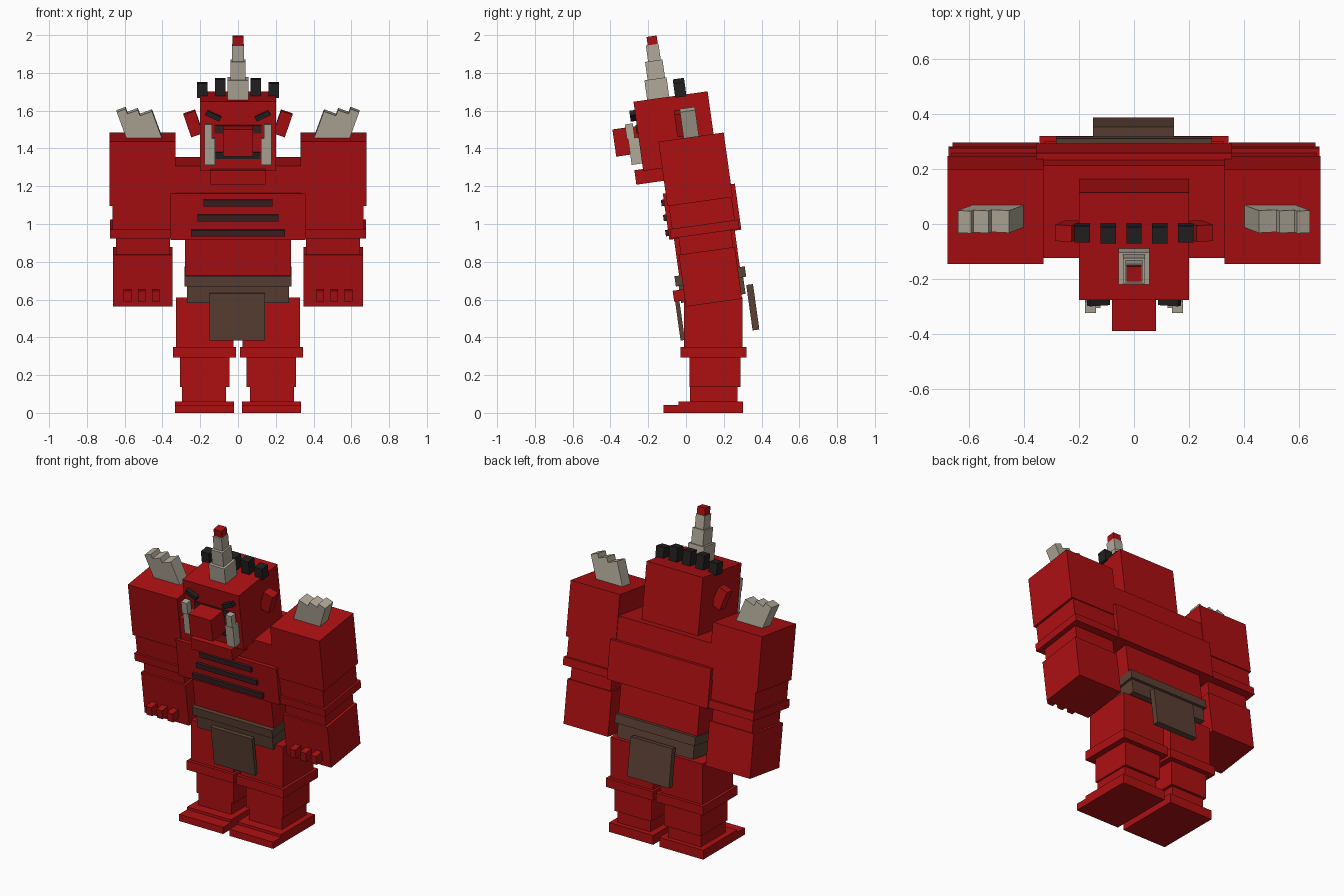
import bpy
import math
from mathutils import Matrix

if "Cube" in bpy.data.objects:
    bpy.data.objects.remove(bpy.data.objects["Cube"])

LEAN = Matrix.Rotation(math.radians(8), 4, 'X')  # forward lean of the upper body


def mat(name, rgb):
    m = bpy.data.materials.new(name)
    m.diffuse_color = (*rgb, 1)
    m.use_nodes = True
    m.node_tree.nodes["Principled BSDF"].inputs["Base Color"].default_value = m.diffuse_color
    return m


RED = mat("red", (0.42, 0.005, 0.006))
BONE = mat("bone", (0.44, 0.40, 0.32))
BROWN = mat("brown", (0.105, 0.052, 0.035))
BLACK = mat("black", (0.017, 0.014, 0.014))
DARK = mat("dark_brown", (0.042, 0.014, 0.015))


def box(name, xr, yr, zr, m, lean=True, turn=0):
    """Box from x, y, z ranges; turn spins it about its own y axis."""
    ranges = (xr, yr, zr)
    c = [(a + b) / 2 for a, b in ranges]
    s = [abs(b - a) for a, b in ranges]
    M = (Matrix.Translation(c) @ Matrix.Rotation(math.radians(turn), 4, 'Y')
         @ Matrix.Diagonal((*s, 1)))
    if lean:
        M = LEAN @ M
    verts = [(x, y, z) for x in (-.5, .5) for y in (-.5, .5) for z in (-.5, .5)]
    faces = [(0, 1, 3, 2), (4, 6, 7, 5), (0, 4, 5, 1), (2, 3, 7, 6), (0, 2, 6, 4), (1, 5, 7, 3)]
    me = bpy.data.meshes.new(name)
    me.from_pydata([M @ Matrix.Translation(v).to_translation() for v in verts], [], faces)
    me.materials.append(m)
    o = bpy.data.objects.new(name, me)
    bpy.context.collection.objects.link(o)
    return o


def pair(name, xr, yr, zr, m, lean=True, turn=0):
    box(name + "_right", xr, yr, zr, m, lean, turn)
    box(name + "_left", (-xr[1], -xr[0]), yr, zr, m, lean, -turn)


# Legs (upright)
pair("thigh", (.025, .327), (-.01, .30), (.34, .61), RED, False)
pair("knee_band", (.01, .345), (-.03, .32), (.293, .35), RED, False)
pair("shin", (.045, .307), (.018, .288), (.137, .30), RED, False)
pair("ankle", (.063, .297), (.022, .272), (.05, .14), RED, False)
pair("foot", (.022, .334), (-.04, .302), (0, .06), RED, False)
pair("toe", (.022, .334), (-.12, -.04), (0, .043), RED, False)

# Torso
box("upper_torso", (-.335, .335), (.06, .40), (1.15, 1.312), RED)
box("chest", (-.358, .358), (.04, .425), (.92, 1.166), RED)
box("waist", (-.28, .28), (.065, .39), (.70, .93), RED)
box("belt", (-.284, .284), (.04, .416), (.67, .725), BROWN)
box("lower_belt", (-.27, .27), (.055, .40), (.58, .675), BROWN)
box("front_flap", (-.15, .143), (.025, .048), (.383, .635), BROWN)
box("back_flap", (-.15, .146), (.41, .446), (.383, .626), BROWN)
for i, (w, z) in enumerate(((.183, 1.118), (.215, 1.038), (.25, .957))):
    box(f"chest_stripe_{i}", (-w, w), (.025, .045), (z - .017, z + .017), DARK)

# Arms
pair("shoulder", (.33, .68), (.055, .404), (1.097, 1.442), RED)
pair("upper_arm", (.335, .665), (.062, .398), (.96, 1.10), RED)
pair("arm_band", (.335, .677), (.05, .416), (.925, .975), RED)
pair("elbow", (.36, .645), (.09, .37), (.82, .935), RED)
pair("forearm", (.347, .662), (.078, .378), (.557, .834), RED)
for i, x in enumerate((.435, .51, .585)):
    pair(f"knuckle_{i}", (x - .02, x + .02), (.02, .085), (.592, .65), RED)

# Bone spikes on the shoulders, fanned outwards
a = math.radians(20)
for i, (x, z, w) in enumerate(((.455, 1.585, .075), (.53, 1.592, .072), (.595, 1.598, .05))):
    h = .22
    cx = x + w / 2 * math.cos(a) - h / 2 * math.sin(a)
    cz = z - w / 2 * math.sin(a) - h / 2 * math.cos(a)
    pair(f"shoulder_spike_{i}", (cx - w / 2, cx + w / 2), (.19, .272),
         (cz - h / 2, cz + h / 2), BONE, turn=20)

# Head
box("head", (-.2, .2), (-.046, .35), (1.30, 1.67), RED)
box("jaw", (-.145, .145), (-.092, .10), (1.233, 1.31), RED)
box("snout", (-.08, .08), (-.177, -.04), (1.395, 1.54), RED)
box("eye_strip", (-.125, .125), (-.053, -.045), (1.50, 1.545), DARK)
box("mouth", (-.12, .12), (-.053, -.045), (1.365, 1.40), BLACK)
pair("brow", (.09, .17), (-.075, -.04), (1.583, 1.61), BLACK, turn=-25)
pair("tusk", (.122, .178), (-.102, -.044), (1.34, 1.48), BONE)
pair("tusk_tip", (.138, .178), (-.108, -.066), (1.48, 1.557), BONE)
pair("ear", (.205, .27), (.158, .218), (1.458, 1.585), RED, turn=19)

# Horn
for i, (w, y0, y1, z0, z1, m) in enumerate((
        (.056, .027, .145, 1.65, 1.774, BONE), (.041, .044, .137, 1.774, 1.87, BONE),
        (.031, .060, .128, 1.87, 1.955, BONE), (.028, .070, .124, 1.955, 2.0, RED))):
    box(f"horn_tier_{i}", (-w, w), (y0, y1), (z0, z1), m)

# Row of hair tufts
for i in range(5):
    x = (i - 2) * .0945
    box(f"hair_tuft_{i}", (x - .028, x + .028), (.176, .236),
        (1.66, 1.735 if i in (0, 4) else 1.758), BLACK)
